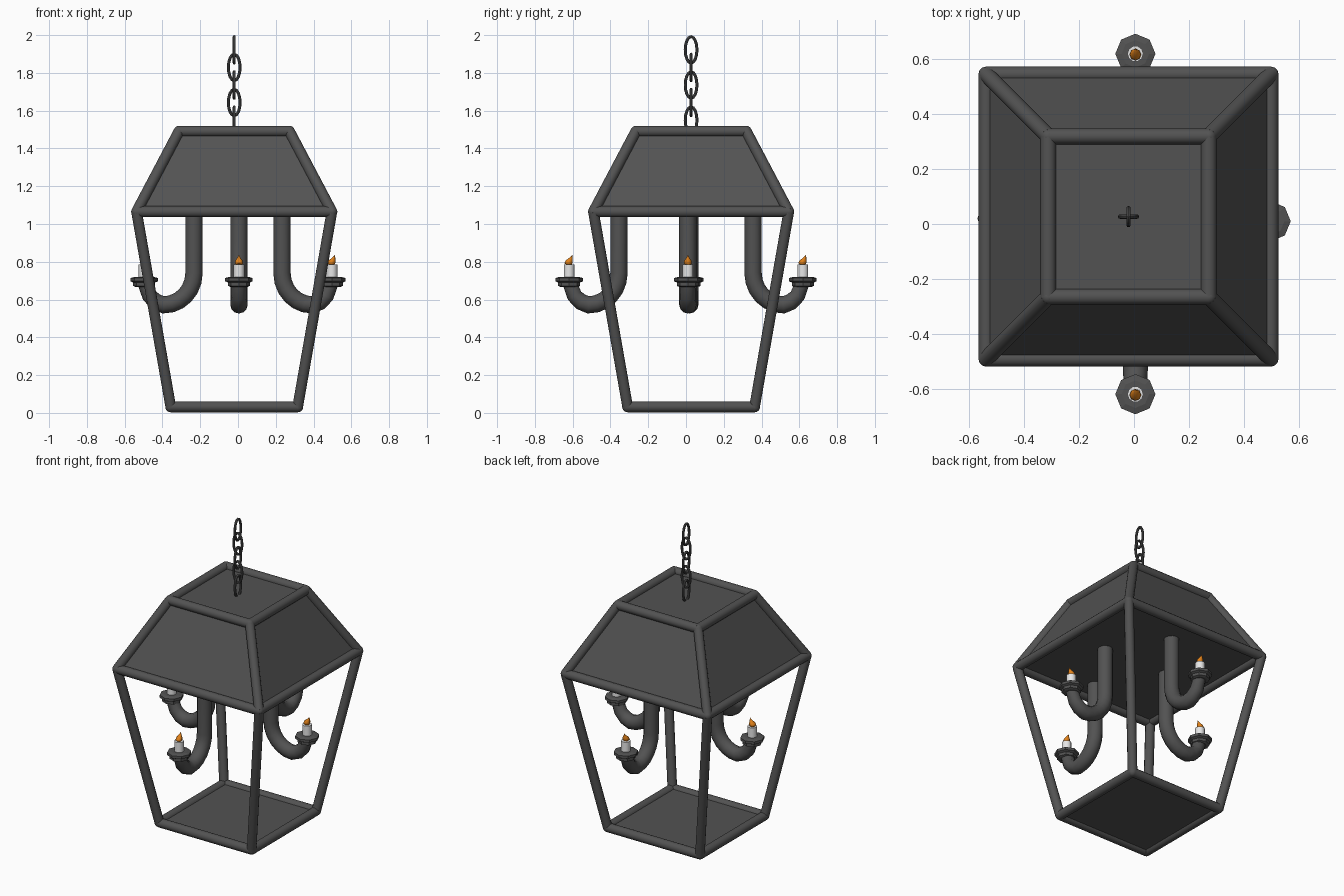
import bpy, bmesh, math
from mathutils import Vector, Matrix

if "Cube" in bpy.data.objects:
    bpy.data.objects.remove(bpy.data.objects["Cube"])

def mat(name, r, g, b):
    m = bpy.data.materials.new(name)
    m.diffuse_color = (r, g, b, 1)
    m.use_nodes = True
    m.node_tree.nodes["Principled BSDF"].inputs["Base Color"].default_value = m.diffuse_color
    return m

IRON = mat("dark iron", 0.085, 0.085, 0.085)
WAX = mat("white wax", 0.8, 0.8, 0.8)
FIRE = mat("flame orange", 0.75, 0.22, 0.01)

def finish(name, bm, material, smooth=None):
    bmesh.ops.recalc_face_normals(bm, faces=bm.faces)
    me = bpy.data.meshes.new(name)
    bm.to_mesh(me)
    bm.free()
    me.materials.append(material)
    ob = bpy.data.objects.new(name, me)
    bpy.context.collection.objects.link(ob)
    if smooth:
        bpy.ops.object.select_all(action='DESELECT')
        ob.select_set(True)
        bpy.context.view_layer.objects.active = ob
        bpy.ops.object.shade_smooth_by_angle(angle=math.radians(smooth))
    return ob

def sweep(bm, path, radii, sides, side_axis, closed=False):
    """Tube along a planar path whose plane normal is side_axis."""
    n, rings = len(path), []
    for i, p in enumerate(path):
        a = path[i - 1] if (closed or i) else p
        b = path[(i + 1) % n] if (closed or i < n - 1) else p
        u = side_axis.cross((b - a).normalized())
        rings.append([bm.verts.new(p + radii[i] * (u * math.cos(t) + side_axis * math.sin(t)))
                      for t in (2 * math.pi * k / sides for k in range(sides))])
    for i in range(n if closed else n - 1):
        r, s = rings[i], rings[(i + 1) % n]
        for k in range(sides):
            bm.faces.new((r[k], r[(k + 1) % sides], s[(k + 1) % sides], s[k]))
    if not closed:
        bm.faces.new(rings[0])
        bm.faces.new(rings[-1])

def lathe(name, profile, sides, at, material, smooth=None):
    """Stacked rings (radius, height, x shift, y shift)."""
    bm = bmesh.new()
    rings = [[bm.verts.new(at + Vector((dx + r * math.cos(t), dy + r * math.sin(t), z)))
              for t in (2 * math.pi * k / sides for k in range(sides))]
             for r, z, dx, dy in profile]
    for a, b in zip(rings, rings[1:]):
        for k in range(sides):
            bm.faces.new((a[k], a[(k + 1) % sides], b[(k + 1) % sides], b[k]))
    bm.faces.new(rings[0])
    bm.faces.new(rings[-1])
    return finish(name, bm, material, smooth)

# Frame: three square rings joined by slanted posts
CX, CY, R = -0.02, 0.027, 0.029
def square(half, z):
    return [Vector((CX + sx * half, CY + sy * half, z))
            for sx, sy in ((-1, -1), (1, -1), (1, 1), (-1, 1))]
low, mid, top = square(0.336, 0.032), square(0.517, 1.065), square(0.292, 1.491)

def bar(bm, a, b):
    d = b - a
    m = Matrix.Translation((a + b) / 2) @ d.to_track_quat('Z', 'Y').to_matrix().to_4x4()
    bmesh.ops.create_cone(bm, cap_ends=True, segments=12, radius1=R, radius2=R,
                          depth=d.length, matrix=m)

bm = bmesh.new()
for ring in (low, mid, top):
    for i in range(4):
        bar(bm, ring[i], ring[(i + 1) % 4])
        bmesh.ops.create_uvsphere(bm, u_segments=12, v_segments=8, radius=R,
                                  matrix=Matrix.Translation(ring[i]))
for i in range(4):
    bar(bm, low[i], mid[i])
    bar(bm, mid[i], top[i])
finish("frame", bm, IRON, 40)

# Roof: closed frustum with a flat ceiling
bm = bmesh.new()
a = [bm.verts.new(p) for p in mid]
b = [bm.verts.new(p) for p in top]
bm.faces.new(a)
bm.faces.new(b)
for i in range(4):
    bm.faces.new((a[i], a[(i + 1) % 4], b[(i + 1) % 4], b[i]))
finish("roof", bm, IRON)

# Floor plate
bm = bmesh.new()
bmesh.ops.create_cube(bm, size=1, matrix=Matrix.Translation((CX, CY, 0.032)) @
                      Matrix.Diagonal((0.672, 0.672, 0.02, 1)))
finish("floor", bm, IRON)

# Four hooked arms, each with a drip pan, candle and flame
arms = (("right", Vector((1, 0, 0)), 0.233, 0.01), ("left", Vector((-1, 0, 0)), 0.233, 0.02),
        ("back", Vector((0, 1, 0)), 0.355, 0.005), ("front", Vector((0, -1, 0)), 0.355, 0.005))
hook = [(0, 1.07), (0, 0.74)]
hook += [(0.16 - 0.16 * math.cos(t), 0.74 - 0.168 * math.sin(t))
         for t in (math.radians(15 * k) for k in range(1, 7))]
hook += [(0.20, 0.587), (0.235, 0.62), (0.258, 0.68)]
radii = [0.046] * 8 + [0.044, 0.041, 0.038]
for name, d, start, off in arms:
    base = d * start + Vector((abs(d.y), abs(d.x), 0)) * off
    bm = bmesh.new()
    sweep(bm, [base + d * s + Vector((0, 0, z)) for s, z in hook], radii, 12,
          d.cross(Vector((0, 0, 1))))
    finish(name + "_arm", bm, IRON, 40)
    tip = base + d * 0.264
    lathe(name + "_drip_pan", [(0.045, 0.667, 0, 0), (0.058, 0.672, 0, 0), (0.058, 0.69, 0, 0),
          (0.073, 0.697, 0, 0), (0.073, 0.714, 0, 0), (0.05, 0.72, 0, 0)], 8, tip, IRON)
    lathe(name + "_candle", [(0.029, 0.71, 0, 0), (0.029, 0.785, 0, 0)], 10, tip, WAX, 40)
    lx, ly = abs(d.x), abs(d.y)
    lathe(name + "_flame", [(r, z, s * lx, s * ly) for r, z, s in (
          (0.010, 0.78, 0), (0.021, 0.793, -0.003), (0.019, 0.806, 0),
          (0.009, 0.82, 0.009), (0.001, 0.835, 0.016))], 8, tip, FIRE, 60)

# Chain: oval links turned alternately
for i in range(5):
    axis, u = (Vector((1, 0, 0)), Vector((0, 1, 0))) if i % 2 == 0 else \
              (Vector((0, 1, 0)), Vector((1, 0, 0)))
    c = Vector((CX, CY, 1.922 - 0.093 * i))
    path = [c + u * 0.031 * math.cos(t) + Vector((0, 0, 0.07 * math.sin(t)))
            for t in (2 * math.pi * k / 16 for k in range(16))]
    bm = bmesh.new()
    sweep(bm, path, [0.008] * 16, 8, axis, closed=True)
    finish("chain_link_%d" % (i + 1), bm, IRON, 40)
